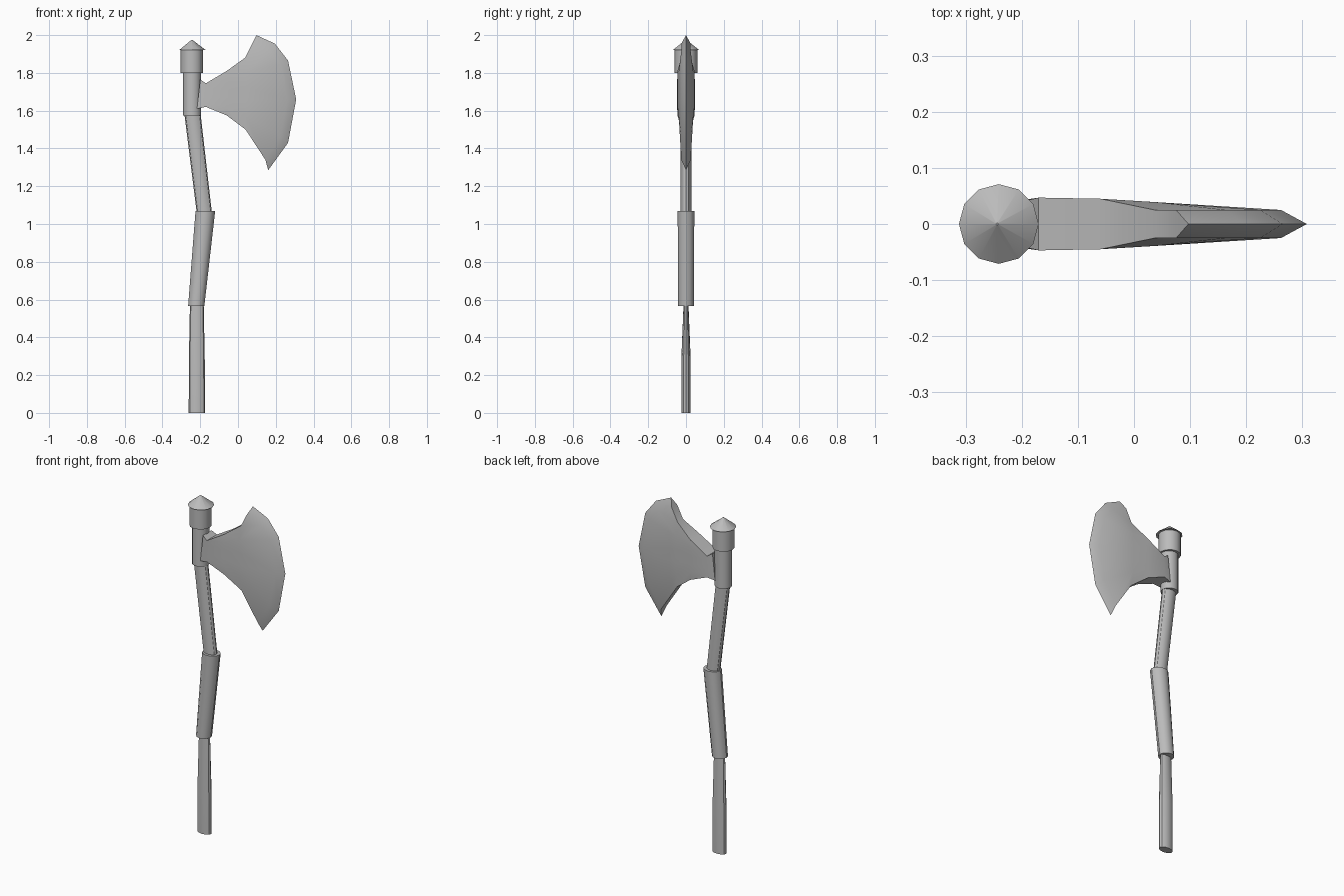
import bpy, bmesh, math

old = bpy.data.objects.get("Cube")
if old:
    bpy.data.objects.remove(old, do_unlink=True)

GREY = (0.5, 0.5, 0.5, 1)
mat = bpy.data.materials.new("plain grey")
mat.use_nodes = True
mat.diffuse_color = GREY
mat.node_tree.nodes["Principled BSDF"].inputs["Base Color"].default_value = GREY
SIDES = 12


def finish(name, bm):
    bmesh.ops.recalc_face_normals(bm, faces=bm.faces)
    mesh = bpy.data.meshes.new(name)
    bm.to_mesh(mesh)
    bm.free()
    mesh.materials.append(mat)
    obj = bpy.data.objects.new(name, mesh)
    bpy.context.collection.objects.link(obj)
    bpy.ops.object.select_all(action="DESELECT")
    obj.select_set(True)
    bpy.context.view_layer.objects.active = obj
    bpy.ops.object.shade_smooth_by_angle(angle=math.radians(32))
    return obj


def tube(name, sections):
    """Capped elliptical tube; each section is (centre x, z, x radius, y radius)."""
    bm = bmesh.new()
    rings = []
    for cx, z, rx, ry in sections:
        angles = [2 * math.pi * i / SIDES for i in range(SIDES)]
        rings.append([bm.verts.new((cx + rx * math.cos(a), ry * math.sin(a), z))
                      for a in angles])
    for low, high in zip(rings, rings[1:]):
        for i in range(SIDES):
            j = (i + 1) % SIDES
            bm.faces.new((low[i], low[j], high[j], high[i]))
    bm.faces.new(rings[0])
    bm.faces.new(rings[-1])
    return finish(name, bm)


# Bent handle
tube("lower_handle", [(-0.218, 0, 0.043, 0.025), (-0.218, 0.28, 0.042, 0.025),
                      (-0.218, 0.6, 0.036, 0.012)])
tube("grip", [(-0.221, 0.567, 0.043, 0.042), (-0.173, 1.068, 0.052, 0.044)])
tube("upper_handle", [(-0.176, 1.04, 0.04, 0.028), (-0.243, 1.6, 0.043, 0.028)])

# Head socket and pommel cap
tube("head_collar", [(-0.243, 1.575, 0.048, 0.046), (-0.243, 1.81, 0.048, 0.046)])
tube("cap_band", [(-0.244, 1.8, 0.06, 0.06), (-0.244, 1.925, 0.06, 0.06)])
tube("cap_cone", [(-0.241, 1.92, 0.071, 0.071), (-0.244, 1.975, 0.002, 0.002)])

# Axe blade: columns run from the socket outwards, each from top to bottom
ROWS = 6
# top x, top z, bottom x, bottom z, rim half thickness, middle half thickness
neck = [(-0.2, 1.765, -0.217, 1.61, 0.04, 0.04),
        (-0.17, 1.745, -0.17, 1.62, 0.047, 0.047),
        (-0.06, 1.81, -0.06, 1.575, 0.045, 0.045),
        (0.037, 1.88, 0.04, 1.5, 0.025, 0.039)]
bevel_line = [(0.075, 1.955), (0.165, 1.915), (0.225, 1.845),
              (0.262, 1.66), (0.225, 1.465), (0.145, 1.34)]
cutting_edge = [(0.097, 2.0), (0.195, 1.955), (0.265, 1.865),
                (0.308, 1.66), (0.265, 1.43), (0.16, 1.285)]

columns = []
for tx, tz, bx, bz, rim, middle in neck:
    column = []
    for r in range(ROWS):
        t = r / (ROWS - 1)
        y = rim + (middle - rim) * min(1, 2.5 * (1 - abs(2 * t - 1)))
        column.append((tx + (bx - tx) * t, y, tz + (bz - tz) * t))
    columns.append(column)
columns.append([(x, 0.025, z) for x, z in bevel_line])

bm = bmesh.new()
edge = [bm.verts.new((x, 0, z)) for x, z in cutting_edge]
sides = []
for s in (-1, 1):
    grid = [[bm.verts.new((x, s * y, z)) for x, y, z in c] for c in columns] + [edge]
    sides.append(grid)
    for a, b in zip(grid, grid[1:]):
        for r in range(ROWS - 1):
            bm.faces.new((a[r], b[r], b[r + 1], a[r + 1]))
front, back = sides
# Top and bottom rims, then the end inside the collar
for r in (0, ROWS - 1):
    for c in range(len(columns) - 1):
        bm.faces.new((front[c][r], front[c + 1][r], back[c + 1][r], back[c][r]))
    bm.faces.new((front[-2][r], edge[r], back[-2][r]))
for r in range(ROWS - 1):
    bm.faces.new((front[0][r], front[0][r + 1], back[0][r + 1], back[0][r]))
finish("axe_blade", bm)
